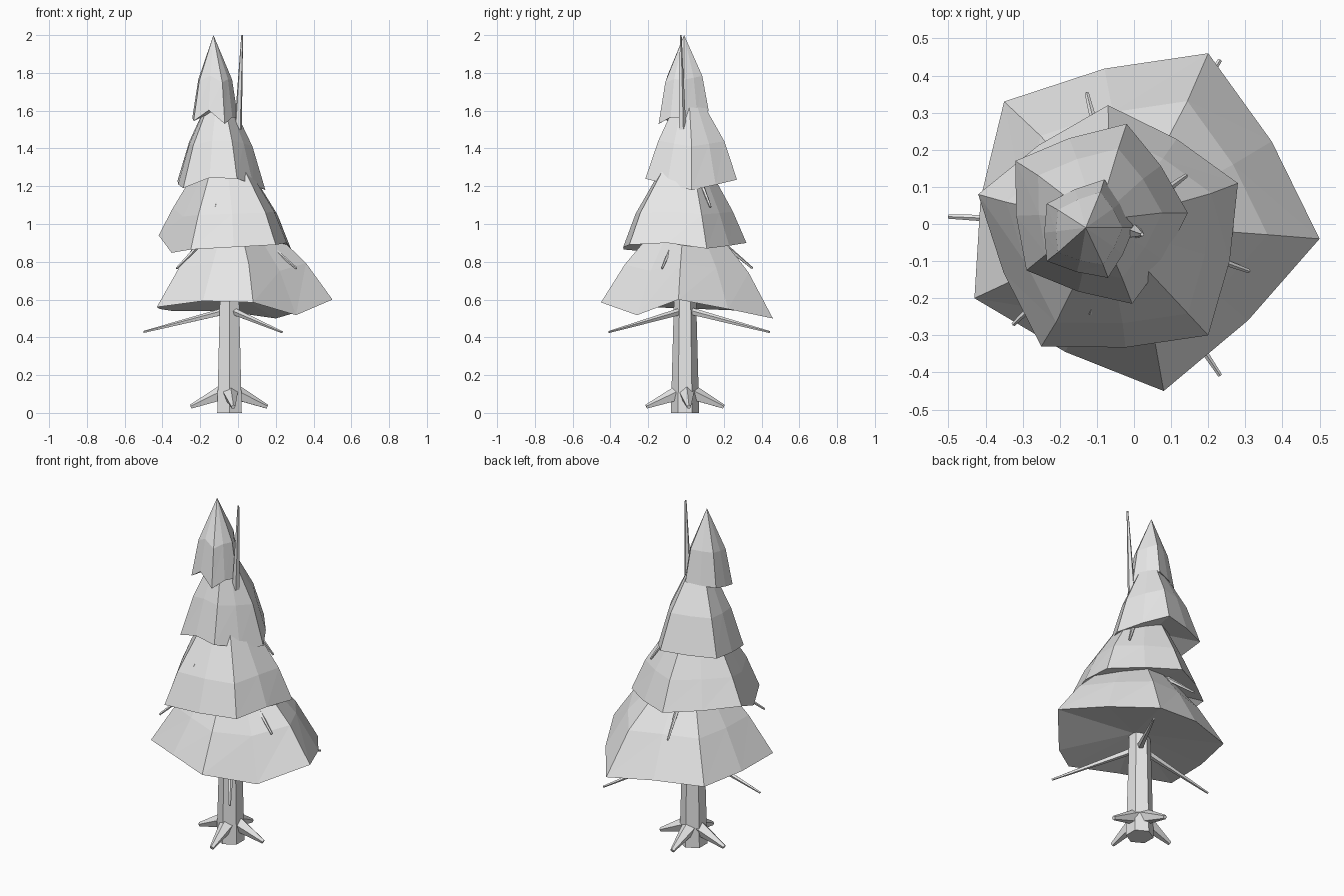
import bpy
import bmesh
from mathutils import Vector

cube = bpy.data.objects.get("Cube")
if cube:
    bpy.data.objects.remove(cube, do_unlink=True)

grey = bpy.data.materials.new("light_grey")
grey.use_nodes = True
colour = (0.8, 0.8, 0.8, 1)
grey.diffuse_color = colour
grey.node_tree.nodes["Principled BSDF"].inputs["Base Color"].default_value = colour


def finish(bm, name):
    """Turn a bmesh into a flat-shaded grey object."""
    bmesh.ops.recalc_face_normals(bm, faces=bm.faces)
    mesh = bpy.data.meshes.new(name)
    bm.to_mesh(mesh)
    bm.free()
    mesh.materials.append(grey)
    obj = bpy.data.objects.new(name, mesh)
    bpy.context.collection.objects.link(obj)
    return obj


def taper(name, start, end, r_start, r_end, sides=5):
    """Tapered limb running from start to end."""
    start, end = Vector(start), Vector(end)
    axis = end - start
    bm = bmesh.new()
    bmesh.ops.create_cone(bm, cap_ends=True, segments=sides, radius1=r_start,
                          radius2=r_end, depth=axis.length)
    obj = finish(bm, name)
    obj.rotation_mode = 'QUATERNION'
    obj.rotation_quaternion = axis.to_track_quat('Z', 'Y')
    obj.location = (start + end) / 2
    return obj


def tier(name, corners, sags, hub, waist_z, waist_scale, apex, base_z):
    """Five-cornered skirt of foliage with a bulging waist and a hollow base."""
    corners = [Vector(c) for c in corners]
    hub = Vector(hub)
    rim = []
    for i, corner in enumerate(corners):
        middle = (corner + corners[(i + 1) % len(corners)]) / 2
        outward = (middle.xy - hub) * 1.06 + hub
        rim += [corner, Vector((*outward, middle.z + sags[i]))]
    mean_z = sum(p.z for p in rim) / len(rim)
    waist = [Vector((*hub.lerp(p.xy, waist_scale), waist_z + (p.z - mean_z) / 2))
             for p in rim]

    bm = bmesh.new()
    low = [bm.verts.new(p) for p in rim]
    mid = [bm.verts.new(p) for p in waist]
    top = bm.verts.new(apex)
    base = bm.verts.new((*hub, base_z))
    for i in range(len(low)):
        j = (i + 1) % len(low)
        bm.faces.new((low[i], low[j], mid[j]))
        bm.faces.new((low[i], mid[j], mid[i]))
        bm.faces.new((mid[i], mid[j], top))
        bm.faces.new((low[j], low[i], base))
    finish(bm, name)


# Foliage, bottom to top
tier("foliage_bottom",
     [(.5, -.04, .6), (.2, .46, .5), (-.35, .33, .54), (-.43, -.2, .56), (.08, -.45, .585)],
     (0, .02, 0, .02, -.075), (0, 0), .77, .72, (-.03, 0, 1.17), .62)
tier("foliage_lower",
     [(.28, .11, .87), (-.07, .32, .9), (-.42, .08, .94), (-.25, -.33, .865), (.2, -.3, .89)],
     (0, 0, -.055, 0, .02), (-.06, -.02), 1.06, .79, (-.08, 0, 1.52), .95)
tier("foliage_upper",
     [(.145, .03, 1.18), (-.02, .27, 1.235), (-.32, .17, 1.23), (-.29, -.125, 1.19),
      (-.005, -.215, 1.24)],
     (0, 0, 0, .03, 0), (-.1, .03), 1.43, .72, (-.1, .01, 1.78), 1.27)
tier("foliage_top",
     [(-.08, .12, 1.6), (-.235, .055, 1.58), (-.235, -.1, 1.545), (-.07, -.145, 1.53),
      (0, -.01, 1.56)],
     (0, 0, .065, .02, 0), (-.12, -.01), 1.77, .74, (-.13, -.01, 2), 1.6)

# Six-sided trunk and the bare leader beside the crown
trunk = taper("trunk", (-.045, -.005, 0), (-.045, -.005, .63), .075, .058, 6)
trunk.rotation_quaternion.rotate(Vector((0, 0, 1)).to_track_quat('Z', 'Y'))
taper("leader_spike", (0, -.02, 1.5), (.022, -.028, 2), .021, .005)

# Four roots
for side, tip in {"left": (.155, .015), "right": (-.25, 0),
                  "front": (-.025, -.21), "back": (-.05, .2)}.items():
    taper("root_" + side, (-.045, 0, .12), (*tip, .032), .05, .012)

# Three whorls of twigs: height at the trunk, height at the tips, tip positions
whorls = [
    (.545, .428, [(.232, .442), (-.5, .02), (.232, -.408)]),
    (1.06, .765, [(-.127, .352), (.31, -.127), (-.325, -.27)]),
    (1.42, 1.09, [(.14, .13), (-.118, -.24), (-.25, .1)]),
]
for level, (root_z, tip_z, tips) in enumerate(whorls):
    for number, tip in enumerate(tips):
        taper(f"twig_{level + 1}_{number + 1}", (-.04, 0, root_z), (*tip, tip_z),
              .021, .006)
